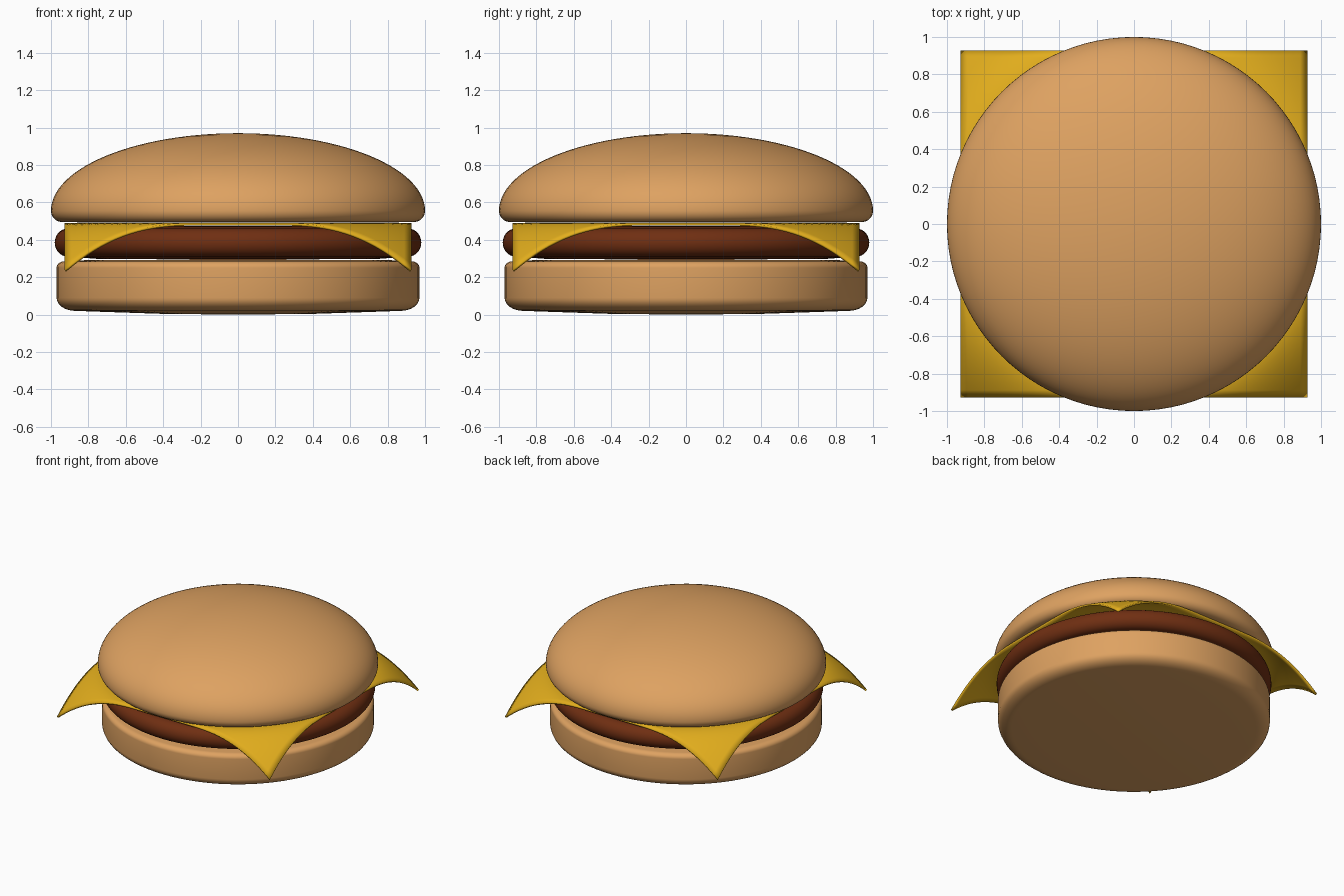
import bpy, bmesh
from math import sin, cos, pi, hypot

if "Cube" in bpy.data.objects:
    bpy.data.objects.remove(bpy.data.objects["Cube"])


def finish(name, bm, colour):
    bmesh.ops.recalc_face_normals(bm, faces=bm.faces)
    mesh = bpy.data.meshes.new(name)
    bm.to_mesh(mesh)
    bm.free()
    obj = bpy.data.objects.new(name, mesh)
    bpy.context.collection.objects.link(obj)
    mat = bpy.data.materials.get(colour[0]) or bpy.data.materials.new(colour[0])
    mat.diffuse_color = (*colour[1], 1)
    mat.use_nodes = True
    mat.node_tree.nodes["Principled BSDF"].inputs["Base Color"].default_value = mat.diffuse_color
    mesh.materials.append(mat)
    bpy.ops.object.select_all(action='DESELECT')
    obj.select_set(True)
    bpy.context.view_layer.objects.active = obj
    bpy.ops.object.shade_smooth_by_angle(angle=0.7)
    return obj


def arc(r, z, rx, rz, a0, a1, n=8):
    """Elliptical arc of profile points, angles in quarter turns."""
    angles = [(a0 + (a1 - a0) * i / n) * pi / 2 for i in range(n + 1)]
    return [(r + rx * cos(a), z + rz * sin(a)) for a in angles]


def lathe(name, profile, colour, steps=96):
    bm = bmesh.new()
    verts = [bm.verts.new((r, 0, z)) for r, z in profile]
    edges = [bm.edges.new(pair) for pair in zip(verts, verts[1:])]
    bmesh.ops.spin(bm, geom=verts + edges, cent=(0, 0, 0), axis=(0, 0, 1),
                   angle=2 * pi, steps=steps)
    bmesh.ops.remove_doubles(bm, verts=bm.verts, dist=1e-4)
    return finish(name, bm, colour)


BREAD = ("bread", (0.73, 0.36, 0.12))
MEAT = ("meat", (0.16, 0.028, 0.006))
CHEESE = ("cheese", (0.76, 0.42, 0.012))

# Bottom bun: slightly bulging base, rounded rims
lathe("bottom_bun",
      [(0, 0), (0.4, 0.004), (0.7, 0.014)]
      + arc(0.87, 0.09, 0.10, 0.07, -1, 0)
      + arc(0.93, 0.25, 0.04, 0.035, 0, 1) + [(0.8, 0.292), (0, 0.295)], BREAD)

# Patty: disc with a fully rounded rim
lathe("patty",
      [(0, 0.295), (0.75, 0.298)]
      + arc(0.91, 0.385, 0.07, 0.075, -1, 1, 14) + [(0.75, 0.472), (0, 0.475)], MEAT)

# Top bun: flat underside, tight lower rim, elliptical dome
lathe("top_bun",
      [(0, 0.493), (0.8, 0.493)]
      + arc(0.94, 0.555, 0.06, 0.06, -1, 0)
      + arc(0, 0.555, 1.0, 0.415, 0, 1, 28)[1:-1] + [(0, 0.97)], BREAD)

# Cheese slice: square sheet whose corners droop past the patty
bm = bmesh.new()
bmesh.ops.create_grid(bm, x_segments=48, y_segments=48, size=0.927)
for v in bm.verts:
    over = max(0, hypot(v.co.x, v.co.y) - 0.96)
    v.co.z = 0.490 - 0.25 * (over / 0.35) ** 1.7
cheese = finish("cheese_slice", bm, CHEESE)
solid = cheese.modifiers.new("thickness", 'SOLIDIFY')
solid.thickness = 0.014
solid.offset = -1 if cheese.data.polygons[0].normal.z > 0 else 1
